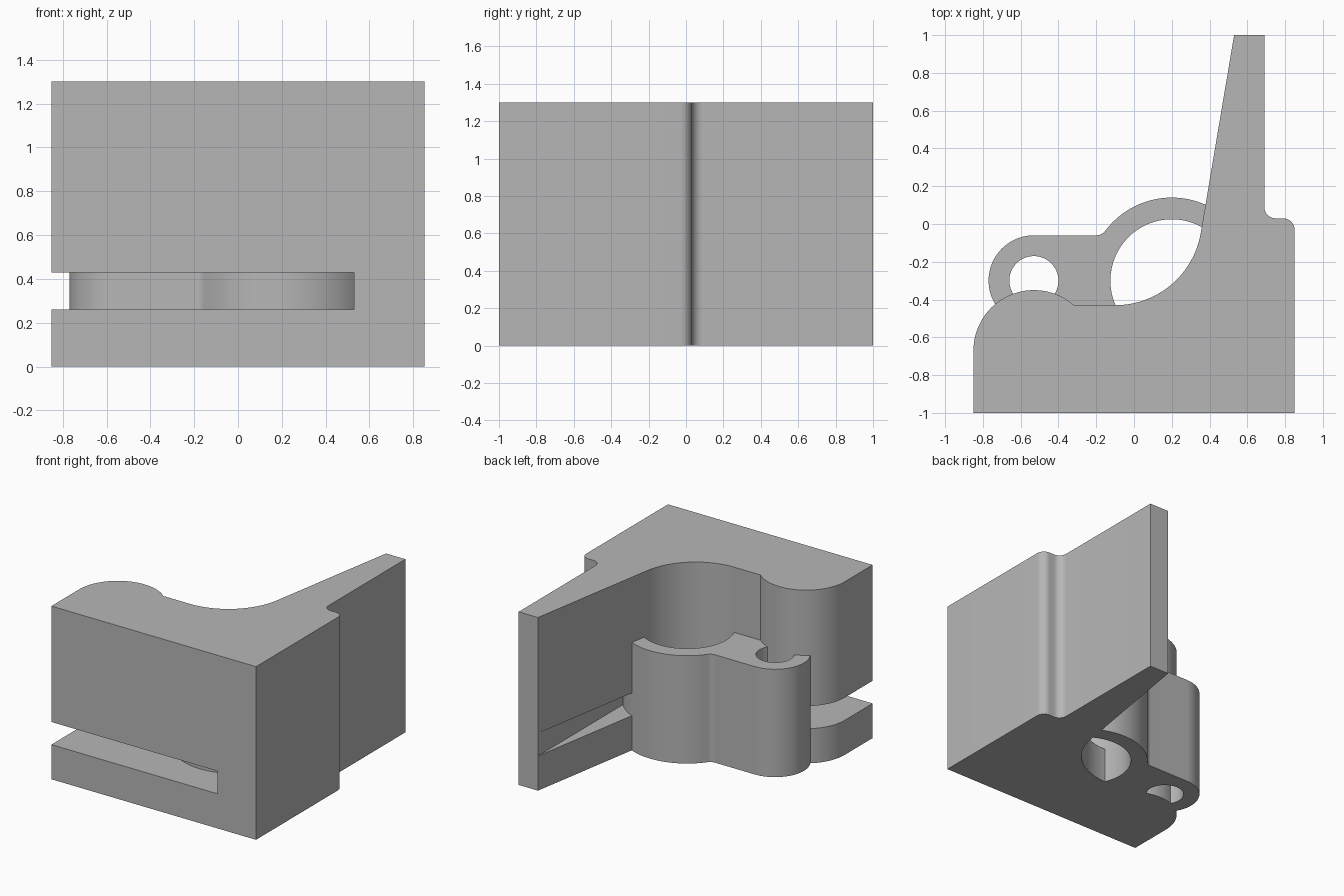
import bpy, bmesh
from math import radians, cos, sin, pi

cube = bpy.data.objects.get("Cube")
if cube:
    bpy.data.objects.remove(cube, do_unlink=True)

HEIGHT = 1.3
SLOT_LOW, SLOT_HIGH = 0.26, 0.43
LINK_TOP = 0.81

grey = bpy.data.materials.new("plain grey")
grey.use_nodes = True
grey.diffuse_color = (0.47, 0.47, 0.47, 1)
grey.node_tree.nodes["Principled BSDF"].inputs["Base Color"].default_value = (0.47, 0.47, 0.47, 1)


def arc(cx, cy, r, start, end, steps=24):
    """Points along an arc, angles in degrees."""
    angles = [radians(start + (end - start) * i / steps) for i in range(steps + 1)]
    return [(cx + r * cos(a), cy + r * sin(a)) for a in angles]


def prism(name, outline, low, high):
    """Upright solid with the given outline."""
    bm = bmesh.new()
    face = bm.faces.new([bm.verts.new((x, y, low)) for x, y in outline])
    grown = bmesh.ops.extrude_face_region(bm, geom=[face])
    top = [v for v in grown["geom"] if isinstance(v, bmesh.types.BMVert)]
    bmesh.ops.translate(bm, vec=(0, 0, high - low), verts=top)
    bmesh.ops.recalc_face_normals(bm, faces=bm.faces)
    mesh = bpy.data.meshes.new(name)
    bm.to_mesh(mesh)
    bm.free()
    mesh.materials.append(grey)
    obj = bpy.data.objects.new(name, mesh)
    bpy.context.collection.objects.link(obj)
    return obj


def combine(target, other, operation):
    """Apply a boolean and discard the second solid."""
    mod = target.modifiers.new(operation.lower(), "BOOLEAN")
    mod.operation, mod.solver, mod.object = operation, "EXACT", other
    bpy.ops.object.select_all(action="DESELECT")
    bpy.context.view_layer.objects.active = target
    target.select_set(True)
    bpy.ops.object.modifier_apply(modifier=mod.name)
    bpy.data.objects.remove(other, do_unlink=True)


# Main block with rounded shoulder, hollow and tapered back wall
outline = [(-0.85, -1), (0.85, -1)]
outline += arc(0.79, -0.03, 0.06, 0, 90, 10)
outline += arc(0.75, 0.09, 0.06, 270, 180, 10)
outline += [(0.69, 1), (0.53, 1)]
outline += arc(-0.1, 0.03, 0.46, -9.7, -90, 32)
outline += arc(-0.53, -0.67, 0.32, 48.6, 180, 32)
body = prism("bracket_body", outline, 0, HEIGHT)

# Horizontal slot, open to the front, back and one side
slot = prism("slot_cutter", [(-1.2, -1.2), (0.53, -1.2), (0.53, 1.2), (-1.2, 1.2)],
             SLOT_LOW, SLOT_HIGH)
combine(body, slot, "DIFFERENCE")

# Two-ring link: upper half of the outline, mirrored about its centre line
AXIS = -0.3
SMALL_X, BIG_X = -0.53, 0.2
tangent = 36.87
half = arc(BIG_X, AXIS, 0.44, 0, 180 - tangent, 40)
half += arc(-0.2, 0, 0.06, -tangent, -90, 8)[1:]
half += arc(SMALL_X, AXIS, 0.24, 90, 180, 20)
mirrored = [(x, 2 * AXIS - y) for x, y in reversed(half[1:-1])]
link = prism("ring_link", half + mirrored, 0, LINK_TOP)

for x, radius in ((SMALL_X, 0.13), (BIG_X, 0.325)):
    circle = arc(x, AXIS, radius, 0, 360, 64)[:-1]
    combine(link, prism("hole_cutter", circle, -0.2, HEIGHT), "DIFFERENCE")

# Join into one solid and smooth the curved walls
combine(body, link, "UNION")
bpy.ops.object.shade_smooth_by_angle(angle=radians(25))
